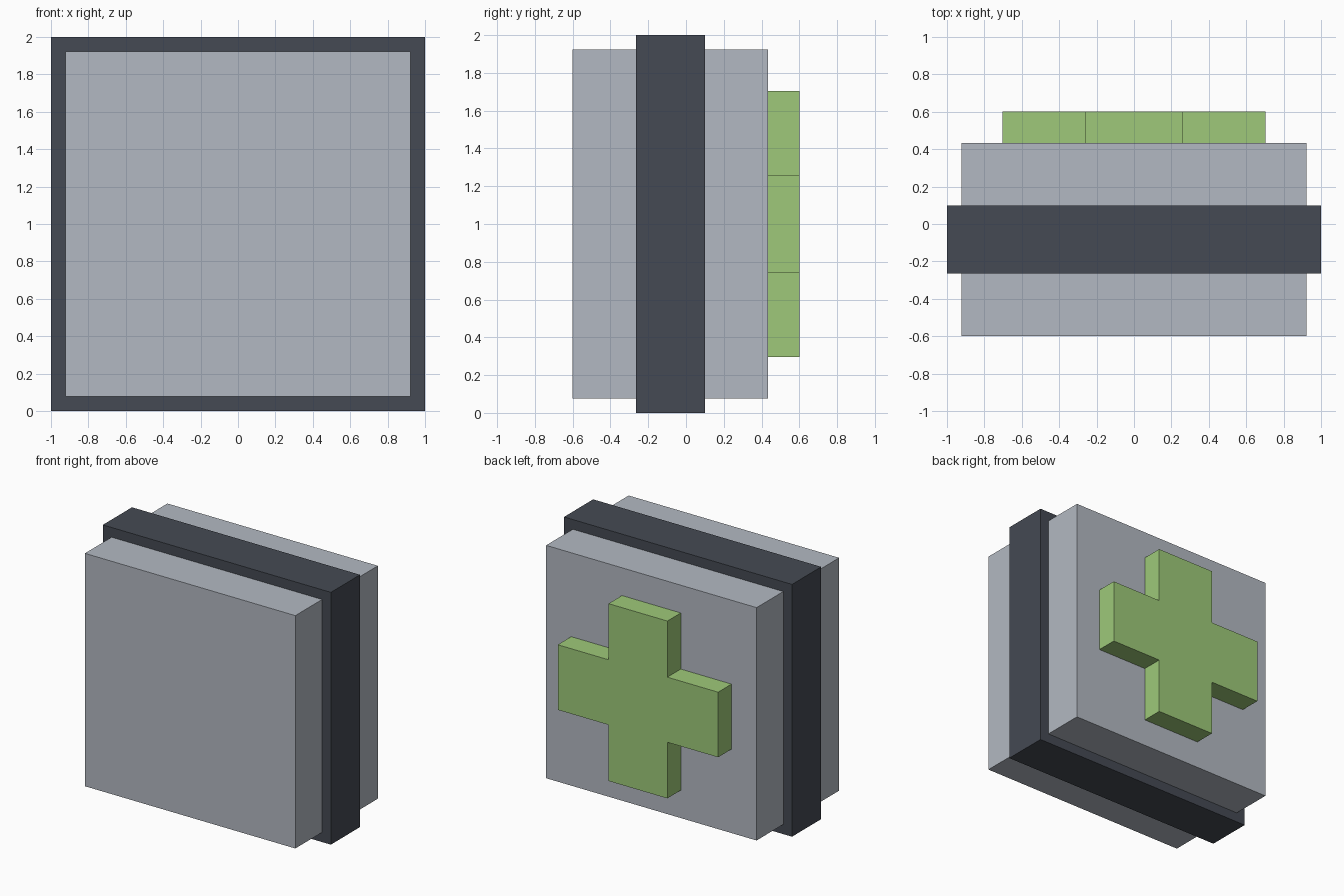
import bpy
import bmesh

if "Cube" in bpy.data.objects:
    bpy.data.objects.remove(bpy.data.objects["Cube"])


def material(name, rgb):
    m = bpy.data.materials.new(name)
    m.diffuse_color = (*rgb, 1)
    m.use_nodes = True
    m.node_tree.nodes["Principled BSDF"].inputs["Base Color"].default_value = m.diffuse_color
    return m


def extrude_profile(name, outline, y0, y1, mat):
    """Solid made from an x/z outline, extruded from y0 to y1."""
    bm = bmesh.new()
    face = bm.faces.new([bm.verts.new((x, y0, z)) for x, z in outline])
    geom = bmesh.ops.extrude_face_region(bm, geom=[face], use_keep_orig=True)["geom"]
    verts = [g for g in geom if isinstance(g, bmesh.types.BMVert)]
    bmesh.ops.translate(bm, verts=verts, vec=(0, y1 - y0, 0))
    bmesh.ops.recalc_face_normals(bm, faces=bm.faces)
    mesh = bpy.data.meshes.new(name)
    bm.to_mesh(mesh)
    bm.free()
    mesh.materials.append(mat)
    obj = bpy.data.objects.new(name, mesh)
    bpy.context.collection.objects.link(obj)
    return obj


def square(half):
    return [(-half, 1 - half), (half, 1 - half), (half, 1 + half), (-half, 1 + half)]


def plus(a, b):
    """Cross outline with reach a and arm half-width b."""
    quarter = [(a, -b), (a, b), (b, b)]
    points = []
    for _ in range(4):
        points += quarter
        quarter = [(-z, x) for x, z in quarter]
    return [(x, z + 1) for x, z in points]


grey = material("light grey", (0.45, 0.485, 0.54))
dark = material("dark slate", (0.059, 0.068, 0.087))
green = material("green", (0.342, 0.584, 0.192))

# Case body
extrude_profile("case_body", square(0.923), -0.6, 0.434, grey)
# Dark band around the case
extrude_profile("middle_band", square(1.0), -0.265, 0.10, dark)
# Raised cross on the back
extrude_profile("raised_cross", plus(0.703, 0.258), 0.434, 0.602, green)
